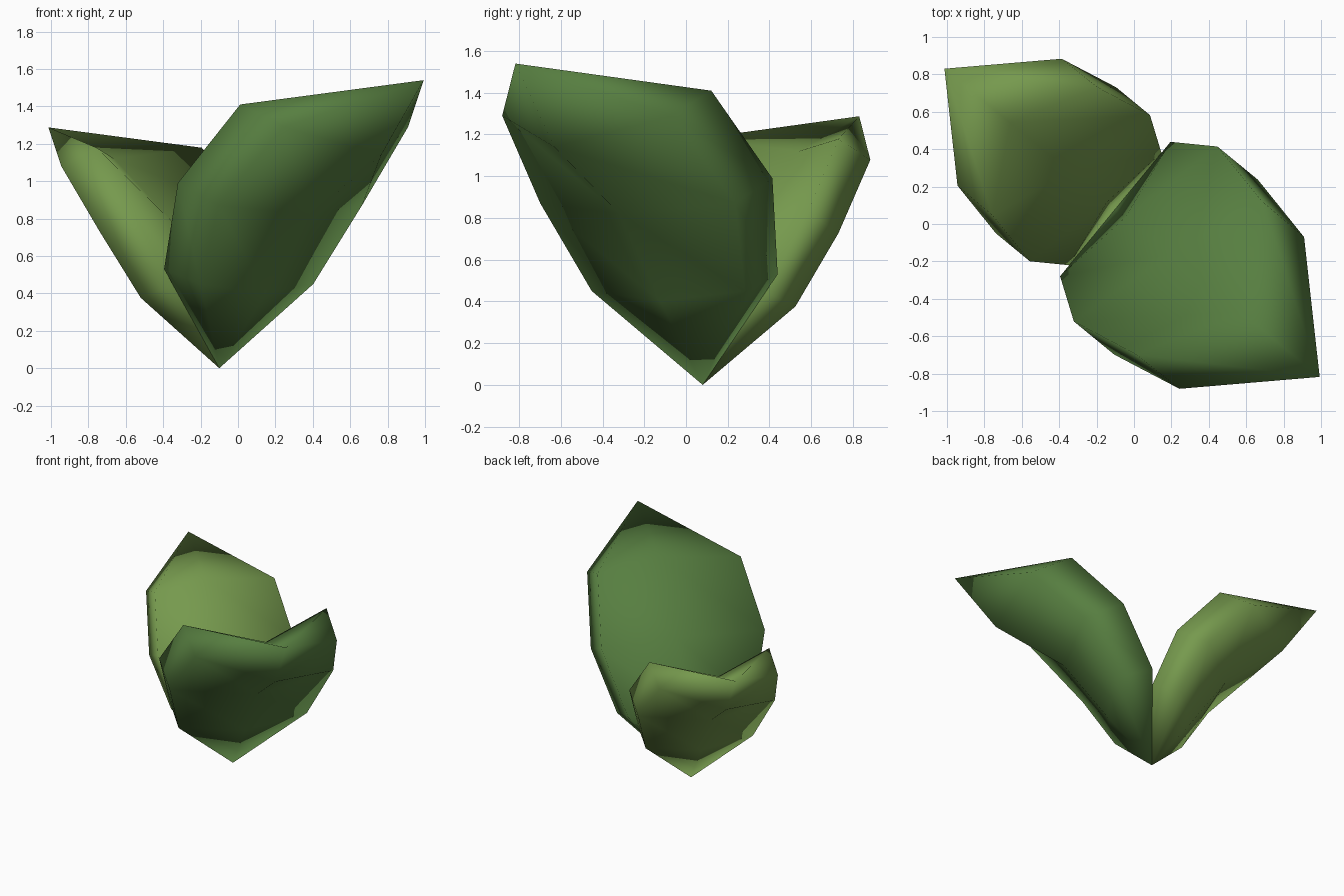
import bpy, bmesh, math
from mathutils import Matrix, Vector

cube = bpy.data.objects.get("Cube")
if cube:
    bpy.data.objects.remove(cube, do_unlink=True)


def make_material(name, rgb):
    mat = bpy.data.materials.new(name)
    mat.use_nodes = True
    mat.diffuse_color = (*rgb, 1)
    mat.node_tree.nodes["Principled BSDF"].inputs["Base Color"].default_value = (*rgb, 1)
    return mat


# Cross-sections (outward, sideways, up): inner middle, inner rim, outer rim, outer middle
SECTIONS = [
    [(.07, 0, .48), (.00, .465, .53), (.26, .475, .45), (.32, 0, .40)],
    [(.38, 0, .93), (.21, .605, .99), (.49, .605, .87), (.63, 0, .82)],
    [(.87, 0, 1.34), (.58, .53, 1.41), (.875, .525, 1.29), (1.12, 0, 1.14)],
]
BASE = Vector((-.10, .08, 0))
TIP = (1.414, 0, 1.54)


def make_leaf(name, mat, angle, scale):
    bm = bmesh.new()
    rings = []
    for half in SECTIONS:
        mirrored = [(u, -v, z) for u, v, z in reversed(half[1:-1])]
        rings.append([bm.verts.new(p) for p in half + mirrored])
    count = len(rings[0])
    base, tip = bm.verts.new((0, 0, 0)), bm.verts.new(TIP)
    for i in range(count):
        j = (i + 1) % count
        bm.faces.new((base, rings[0][j], rings[0][i]))
        bm.faces.new((tip, rings[-1][i], rings[-1][j]))
        for low, high in zip(rings, rings[1:]):
            bm.faces.new((low[i], low[j], high[j], high[i]))
    bmesh.ops.recalc_face_normals(bm, faces=bm.faces)
    bm.transform(Matrix.Translation(BASE) @ Matrix.Rotation(math.radians(angle), 4, "Z")
                 @ Matrix.Scale(scale, 4))
    mesh = bpy.data.meshes.new(name)
    bm.to_mesh(mesh)
    bm.free()
    mesh.materials.append(mat)
    mesh.shade_smooth()
    leaf = bpy.data.objects.new(name, mesh)
    bpy.context.collection.objects.link(leaf)


# Two sprouting leaves growing from one point
make_leaf("large_leaf", make_material("deep green", (.095, .21, .052)), -39.4, 1)
make_leaf("small_leaf", make_material("light green", (.18, .32, .075)), 140.6, .836)
